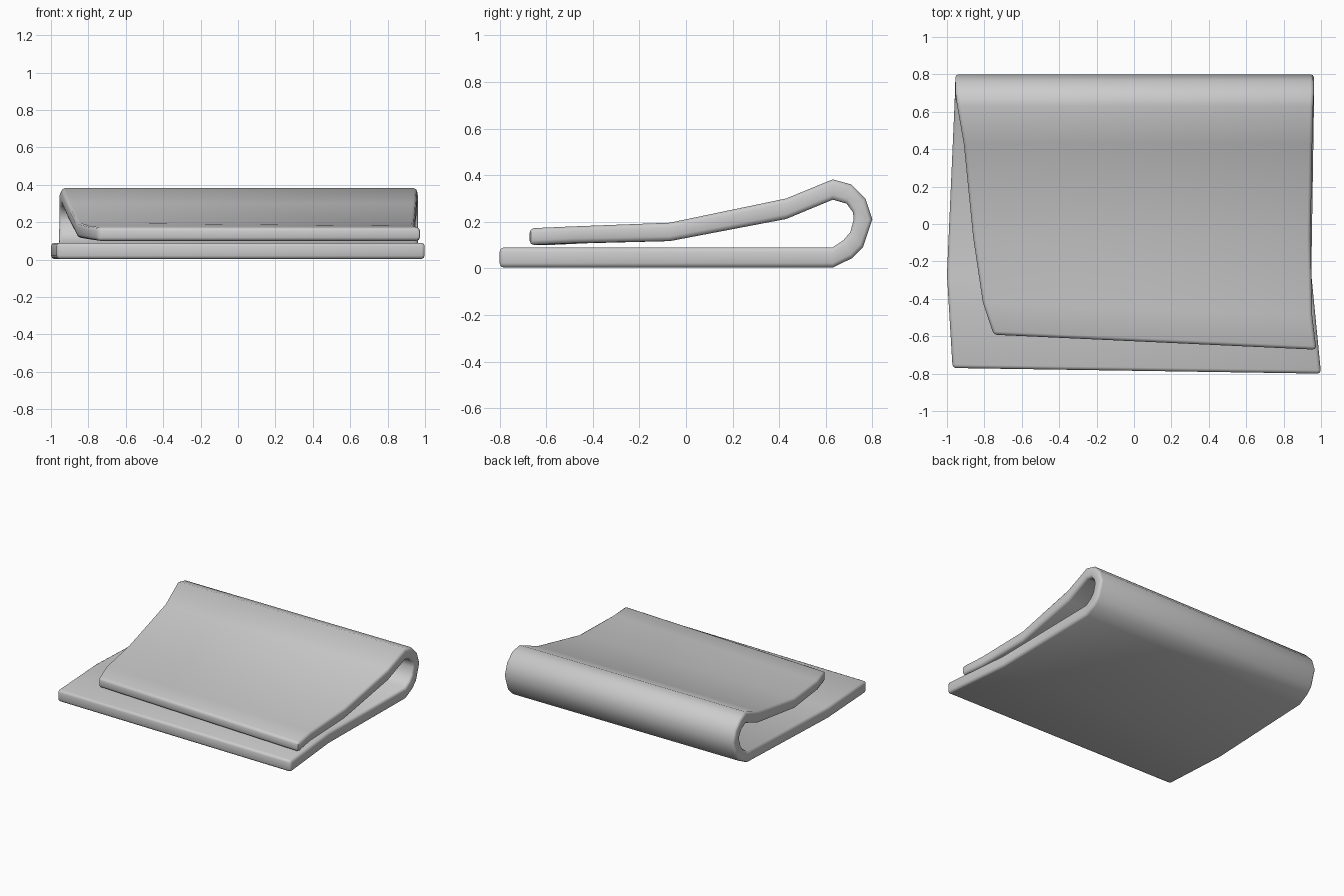
import bpy, bmesh, math

# Stations along the folded sheet:
# outer y, outer z, inner y, inner z, left x, right x, y skew (left +, right -)
stations = [
    (-0.785, 0.003, -0.785, 0.090, -0.970, 1.000, 0.015),
    (-0.270, 0.003, -0.270, 0.090, -1.000, 0.948, 0.0),
    (0.630, 0.003, 0.630, 0.090, -0.960, 0.962, 0.0),
    (0.715, 0.045, 0.675, 0.120, -0.957, 0.962, 0.0),
    (0.760, 0.090, 0.705, 0.155, -0.956, 0.962, 0.0),
    (0.800, 0.210, 0.720, 0.210, -0.955, 0.962, 0.0),
    (0.770, 0.300, 0.717, 0.240, -0.955, 0.962, 0.0),
    (0.710, 0.360, 0.690, 0.278, -0.955, 0.962, 0.0),
    (0.630, 0.382, 0.630, 0.295, -0.945, 0.958, 0.0),
    (0.430, 0.300, 0.430, 0.212, -0.910, 0.953, 0.0),
    (-0.070, 0.196, -0.070, 0.117, -0.860, 0.944, 0.0),
    (-0.455, 0.180, -0.455, 0.108, -0.808, 0.953, 0.035),
    (-0.632, 0.172, -0.632, 0.100, -0.750, 0.975, 0.040),
]

# Thick folded cloth: one four-cornered section per station
bm = bmesh.new()
rings = []
for yo, zo, yi, zi, xl, xr, s in stations:
    pts = [(xl, yo + s, zo), (xr, yo - s, zo), (xr, yi - s, zi), (xl, yi + s, zi)]
    rings.append([bm.verts.new(p) for p in pts])
for a, b in zip(rings, rings[1:]):
    for i in range(4):
        j = (i + 1) % 4
        bm.faces.new((a[i], a[j], b[j], b[i]))
bm.faces.new(rings[0])
bm.faces.new(rings[-1])
bmesh.ops.recalc_face_normals(bm, faces=bm.faces)

mesh = bpy.data.meshes.new("folded_cloth")
bm.to_mesh(mesh)
bm.free()
cloth = bpy.data.objects.new("folded_cloth", mesh)
bpy.context.collection.objects.link(cloth)

# Softened rims
bevel = cloth.modifiers.new("soft_rims", 'BEVEL')
bevel.width = 0.018
bevel.segments = 2
bevel.limit_method = 'ANGLE'
bevel.angle_limit = math.radians(60)

bpy.context.view_layer.objects.active = cloth
cloth.select_set(True)
bpy.ops.object.modifier_apply(modifier=bevel.name)
bpy.ops.object.shade_smooth_by_angle(angle=math.radians(50))
